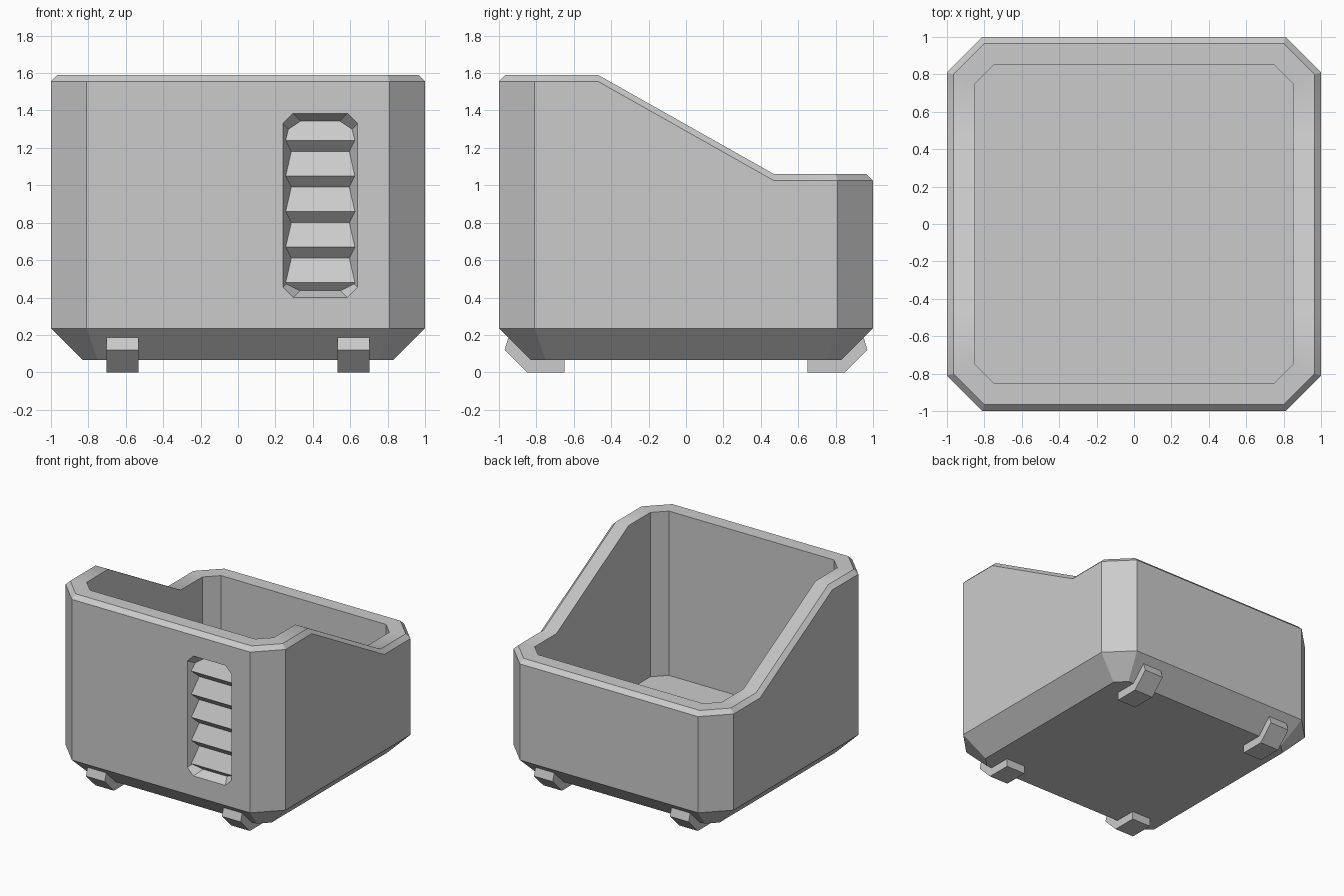
import bpy, bmesh, math

cube = bpy.data.objects.get("Cube")
if cube:
    bpy.data.objects.remove(cube, do_unlink=True)

grey = bpy.data.materials.new("light grey")
grey.use_nodes = True
grey.diffuse_color = (0.6, 0.6, 0.6, 1)
grey.node_tree.nodes["Principled BSDF"].inputs["Base Color"].default_value = (0.6, 0.6, 0.6, 1)


def loft(name, rings):
    """Solid skinned through matching rings of points, capped at both ends."""
    bm = bmesh.new()
    loops = [[bm.verts.new(p) for p in ring] for ring in rings]
    for a, b in zip(loops, loops[1:]):
        for i in range(len(a)):
            j = (i + 1) % len(a)
            bm.faces.new((a[i], a[j], b[j], b[i]))
    bm.faces.new(loops[0])
    bm.faces.new(loops[-1])
    bmesh.ops.recalc_face_normals(bm, faces=bm.faces)
    mesh = bpy.data.meshes.new(name)
    bm.to_mesh(mesh)
    bm.free()
    mesh.materials.append(grey)
    obj = bpy.data.objects.new(name, mesh)
    bpy.context.collection.objects.link(obj)
    return obj


def prism(name, profile, x0, x1):
    """Side profile of (y, z) points, extruded along x."""
    return loft(name, [[(x, y, z) for y, z in profile] for x in (x0, x1)])


BEND = 0.47
HIGH, LOW = 1.59, 1.06


def rim_height(y):
    t = min(max((y + BEND) / (2 * BEND), 0), 1)
    return HIGH + (LOW - HIGH) * t


def ring(half, corner, height):
    """Chamfered square with extra points where the side walls bend."""
    right = [(corner, -half), (half, -corner), (half, -BEND),
             (half, BEND), (half, corner), (corner, half)]
    outline = right + [(-x, y) for x, y in reversed(right)]
    return [(x, y, height(y)) for x, y in outline]


# Open bin: underside, walls, bevelled rim, inner walls and floor
bin_shell = loft("bin_shell", [
    ring(0.83, 0.75, lambda y: 0.065),
    ring(1.0, 0.81, lambda y: 0.235),
    ring(1.0, 0.81, lambda y: rim_height(y) - 0.035),
    ring(0.965, 0.80, rim_height),
    ring(0.85, 0.75, rim_height),
    ring(0.85, 0.75, lambda y: 0.24),
])


# Tapered vent recess in the front wall
def vent_ring(depth):
    w, h, c = 0.2 - depth / 2, 0.4925 - depth / 2, 0.055
    half = [(w - c, -h), (w, -h + c), (w, h - c), (w - c, h)]
    outline = half + [(-x, z) for x, z in reversed(half)]
    return [(0.44 + x, -1 + depth, 0.8925 + z) for x, z in outline]


cutter = loft("vent_cutter", [vent_ring(-0.02), vent_ring(0.09)])
cut = bin_shell.modifiers.new("vent", 'BOOLEAN')
cut.operation = 'DIFFERENCE'
cut.solver = 'EXACT'
cut.object = cutter
bpy.context.view_layer.objects.active = bin_shell
bin_shell.select_set(True)
bpy.ops.object.modifier_apply(modifier=cut.name)
bpy.data.objects.remove(cutter, do_unlink=True)
bpy.ops.object.shade_smooth_by_angle(angle=math.radians(30))

# Louvre slats: a sawtooth strip set into the recess
teeth = [(-0.88, 1.36), (-0.91, 1.36)]
for i in range(5):
    z = 1.24 - 0.19 * i
    teeth += [(-0.97, z), (-0.91, z - 0.06)]
teeth.append((-0.88, teeth[-1][1]))
prism("vent_slats", teeth, 0.25, 0.63)

# Four angled feet, mirrored front to back and side to side
foot = [(-0.65, 0), (-0.85, 0), (-0.97, 0.12), (-0.95, 0.185), (-0.85, 0.19), (-0.65, 0.12)]
for end, sy in (("front", 1), ("back", -1)):
    for side, sx in (("left", 1), ("right", -1)):
        prism(f"{end}_{side}_foot", [(y * sy, z) for y, z in foot], 0.533 * sx, 0.703 * sx)
